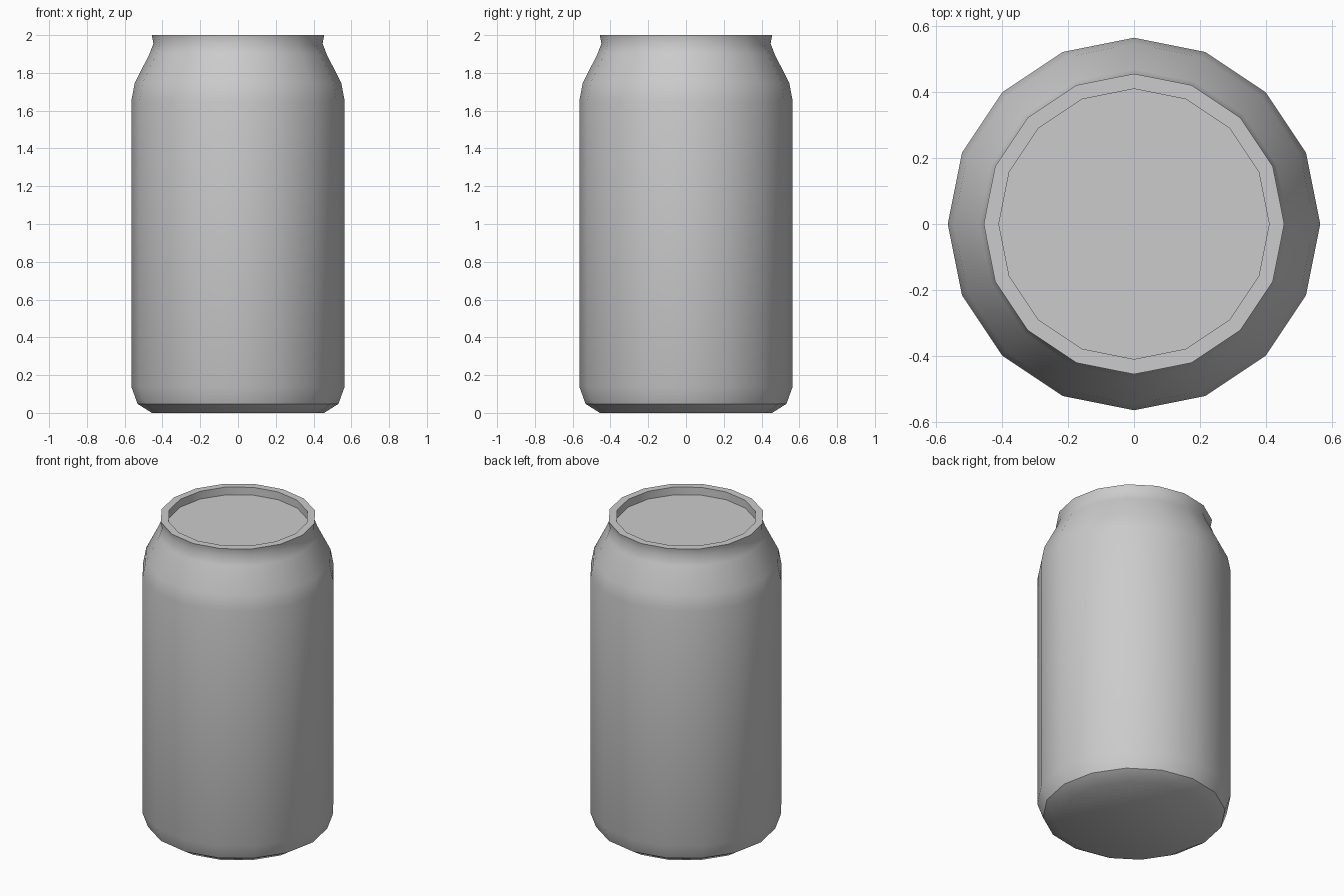
import bpy, bmesh, math

if "Cube" in bpy.data.objects:
    bpy.data.objects.remove(bpy.data.objects["Cube"])

SIDES = 16

# Half profile of the can (radius, height), from base to recessed lid
PROFILE = [
    (0.456, 0.0), (0.532, 0.048), (0.565, 0.14),     # base chamfer
    (0.565, 1.65), (0.547, 1.745),                   # body and shoulder
    (0.469, 1.90), (0.448, 1.955), (0.456, 2.0),     # neck and rim
    (0.41, 2.0), (0.41, 1.95),                       # lip and recess wall
]


def lathe(name, profile, sides):
    """Revolve a profile around z and cap both ends."""
    bm = bmesh.new()
    rings = []
    for r, z in profile:
        rings.append([bm.verts.new((r * math.cos(2 * math.pi * i / sides),
                                    r * math.sin(2 * math.pi * i / sides), z))
                      for i in range(sides)])
    for low, high in zip(rings, rings[1:]):
        for i in range(sides):
            j = (i + 1) % sides
            bm.faces.new((low[i], low[j], high[j], high[i]))
    bm.faces.new(rings[0][::-1])
    bm.faces.new(rings[-1])
    bmesh.ops.recalc_face_normals(bm, faces=bm.faces)
    mesh = bpy.data.meshes.new(name)
    bm.to_mesh(mesh)
    bm.free()
    obj = bpy.data.objects.new(name, mesh)
    bpy.context.collection.objects.link(obj)
    return obj


# Drink can, smooth round the body with crisp rim and base edges
can = lathe("drink_can", PROFILE, SIDES)
bpy.context.view_layer.objects.active = can
can.select_set(True)
bpy.ops.object.shade_smooth_by_angle(angle=math.radians(34))
